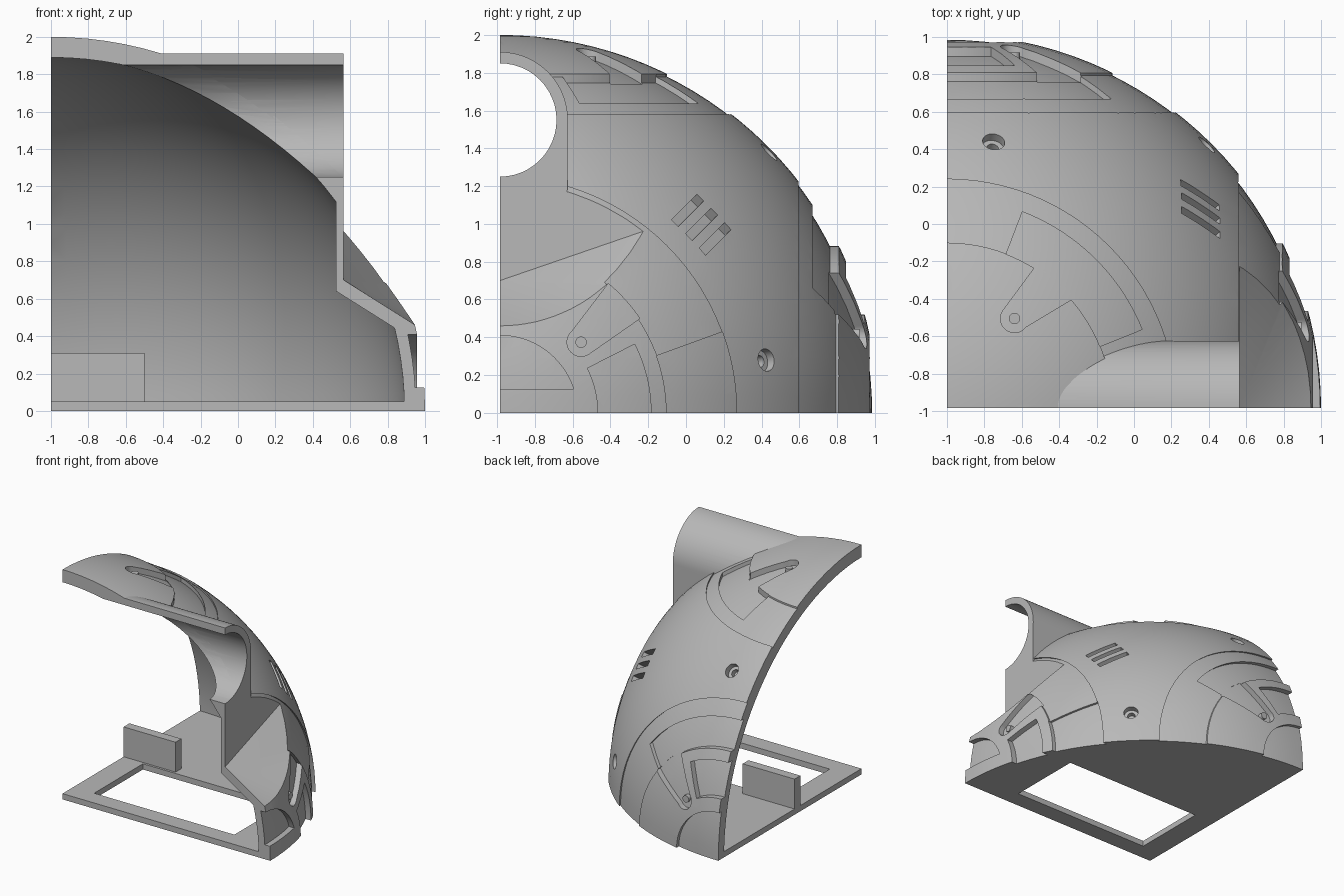
import bpy, bmesh
from math import sin, cos, radians, sqrt
from mathutils import Vector, Matrix

cube = bpy.data.objects.get("Cube")
if cube:
    bpy.data.objects.remove(cube)

grey = bpy.data.materials.new("plain grey")
grey.use_nodes = True
grey.diffuse_color = (0.48, 0.48, 0.48, 1)
grey.node_tree.nodes["Principled BSDF"].inputs["Base Color"].default_value = (0.48, 0.48, 0.48, 1)

# All parts are built around the sphere centre, then moved to this corner
CORNER = Vector((-1, -0.985, 0))


def make(name, bm):
    bmesh.ops.recalc_face_normals(bm, faces=bm.faces)
    me = bpy.data.meshes.new(name)
    bm.to_mesh(me)
    bm.free()
    ob = bpy.data.objects.new(name, me)
    bpy.context.scene.collection.objects.link(ob)
    return ob


def sphere(name, r):
    bm = bmesh.new()
    bmesh.ops.create_uvsphere(bm, u_segments=128, v_segments=64, radius=r)
    return make(name, bm)


def add_box(bm, lo, hi):
    lo, hi = Vector(lo), Vector(hi)
    m = Matrix.Translation((lo + hi) / 2) @ Matrix.Diagonal((*(hi - lo), 1))
    bmesh.ops.create_cube(bm, size=1, matrix=m)


def add_rod(bm, direction, r, lo, hi, offset=(0, 0, 0)):
    d = Vector(direction).normalized()
    m = Matrix.Translation(Vector(offset) + d * (lo + hi) / 2) @ d.to_track_quat('Z', 'Y').to_matrix().to_4x4()
    bmesh.ops.create_cone(bm, cap_ends=True, segments=24, radius1=r, radius2=r, depth=hi - lo, matrix=m)


# Panel frames: (u, v) across the panel, w out along the pole axis
FRAMES = {
    "right": lambda u, v, w: Vector((w, u, v)),
    "back": lambda u, v, w: Vector((u, w, v)),
    "top": lambda u, v, w: Vector((u, v, w)),
}


def add_prism(bm, side, pts, lo=1.45, hi=2.2):
    f = FRAMES[side]
    face = bm.faces.new([bm.verts.new(f(u, v, lo)) for u, v in pts])
    ext = bmesh.ops.extrude_face_region(bm, geom=[face])["geom"]
    moved = [g for g in ext if isinstance(g, bmesh.types.BMVert)]
    bmesh.ops.translate(bm, verts=moved, vec=f(0, 0, hi - lo))


def arc(r, a, b, n=32, c=(0, 0)):
    return [(c[0] + r * cos(radians(a + (b - a) * i / n)),
             c[1] + r * sin(radians(a + (b - a) * i / n))) for i in range(n + 1)]


def sector(r0, r1, a, b):
    return arc(r1, a, b) + arc(r0, b, a)


def polar(r, a):
    return (r * cos(radians(a)), r * sin(radians(a)))


def boolean(a, b, op):
    mod = a.modifiers.new("cut", 'BOOLEAN')
    mod.operation, mod.solver, mod.object = op, 'EXACT', b
    dg = bpy.context.evaluated_depsgraph_get()
    me = bpy.data.meshes.new_from_object(a.evaluated_get(dg))
    a.modifiers.clear()
    a.data = me
    bpy.data.objects.remove(b)


def cut_to_level(target, bm, level):
    """Sink the prisms in bm into the shell, down to a smaller sphere."""
    tool = make("recess_cutter", bm)
    boolean(tool, sphere("level", level), 'DIFFERENCE')
    boolean(target, tool, 'DIFFERENCE')


def bore():
    """Round tube opening running sideways through shell and hood."""
    bm = bmesh.new()
    add_prism(bm, "right", arc(0.3, 0, 352.5, 47, (0, 1.55)), -0.5, 2.5)
    return make("bore_cutter", bm)


# Outer shell: one eighth of a ball
shell = sphere("dome_shell", 2)
bm = bmesh.new()
add_box(bm, (0, 0, 0), (3, 3, 3))
boolean(shell, make("octant", bm), 'INTERSECT')

# Shallow rings round each pole
bm = bmesh.new()
for side, r in (("right", 1.25), ("back", 1.225), ("top", 1.225)):
    add_prism(bm, side, sector(0.885, r, -10, 100))
cut_to_level(shell, bm, 1.987)

# Lower step of the right ring, and the back cap
bm = bmesh.new()
add_prism(bm, "right", sector(0.882, 1.253, -10, 20))
add_prism(bm, "back", arc(0.41, -8, 98) + [(-0.06, -0.06)])
cut_to_level(shell, bm, 1.97)

# Deeper bands inside the back and top rings
bm = bmesh.new()
for side, r, a, b in (("back", 1.1, 37, 97), ("top", 1.125, 22, 69)):
    add_prism(bm, side, sector(0.882, r, a, b))
cut_to_level(shell, bm, 1.957)

# Tapered slots, side pockets and the right cap
SLOTS = (("right", 0.57, 41, 34, 50), ("back", 0.55, 49, 36, 57), ("top", 0.6, 53, 41, 58))
bm = bmesh.new()
pegs = bmesh.new()
for side, r, a, m0, m1 in SLOTS:
    c = polar(r, a)
    add_prism(bm, side, arc(0.893, m0, m1, 8) + arc(0.075, a + 90, a + 270, 16, c))
    f = FRAMES[side]
    add_rod(pegs, f(0, 0, 1), 0.03, sqrt(1.93 ** 2 - r * r), sqrt(1.98 ** 2 - r * r), f(*c, 0))
add_prism(bm, "right", sector(0.52, 0.8, -5, 27))
add_prism(bm, "back", sector(0.52, 0.8, 63, 95))
add_prism(bm, "right", arc(0.41, 17.8, 98) + [(-0.06, 0.125)])
cut_to_level(shell, bm, 1.952)
peg_ob = make("slot_pegs", pegs)

# Three slanted vents
bm = bmesh.new()
n = Vector((1.36, 1.07, 1.0)).normalized()
t = Vector((0, 1, -1))
t = (t - n * t.dot(n)).normalized()
rot = Matrix((n.cross(t), t, n)).transposed().to_4x4()
for k in (-1, 0, 1):
    m = Matrix.Translation(n * 2.02 + t * 0.105 * k) @ rot @ Matrix.Diagonal((0.28, 0.05, 0.18, 1))
    bmesh.ops.create_cube(bm, size=1, matrix=m)
boolean(shell, make("vent_cutter", bm), 'DIFFERENCE')

# Fan shaped hollow below the tube, with a flat upper wall
bm = bmesh.new()
apex = Vector((1.565, 0, 0.70))
rim = [Vector((1.565, 0.785, 0.97))]
for i in range(13):
    y = 0.565 * (1 - i / 12)
    z = 1.295 - sqrt(0.835 ** 2 - y * y)
    rim.append(Vector((sqrt(4 - y * y - z * z), y, z)))
rim = [apex + (p - apex) * 1.3 for p in rim]
rim = [Vector((1.565, -0.2, 2.2)), Vector((1.565, 1.4, 2.2))] + rim + [rim[-1] + Vector((0, -0.2, 0))]
av = bm.verts.new(apex)
rv = [bm.verts.new(p) for p in rim]
fan = [bm.faces.new((av, rv[i], rv[(i + 1) % len(rv)])) for i in range(len(rv))]
ext = bmesh.ops.extrude_face_region(bm, geom=fan)["geom"]
for g in ext:
    if isinstance(g, bmesh.types.BMVert):
        g.co.x = 2.6
hollow = make("fan_cutter", bm)
wall = hollow.copy()
wall.data = hollow.data.copy()
bpy.context.scene.collection.objects.link(wall)
wall.data.transform(Matrix.Translation((-0.04, 0, -0.06)))

# Inside space, leaving a wall behind the hollow
void = sphere("inside_cutter", 1.89)
boolean(void, wall, 'DIFFERENCE')
boolean(shell, void, 'DIFFERENCE')
boolean(shell, hollow, 'DIFFERENCE')
boolean(shell, bore(), 'DIFFERENCE')

# Hood and cheek block round the tube, standing out from the shell
bm = bmesh.new()
outline = [(0, 1.0), (0.355, 1.0)] + arc(0.36, 0, 90, 24, (0, 1.55))
add_prism(bm, "right", outline, 0.3, 1.565)
hood = make("tube_hood", bm)
boolean(hood, sphere("hood_cutter", 1.935), 'DIFFERENCE')
boolean(hood, bore(), 'DIFFERENCE')

# Countersunk fixing holes
for r, lo in ((0.06, 1.95), (0.032, 1.91)):
    bm = bmesh.new()
    for d in ((1.39, 1.41, 0.28), (0.25, 1.425, 1.38)):
        add_rod(bm, d, r, lo, 2.1)
    boolean(shell, make("hole_cutter", bm), 'DIFFERENCE')

# Floor plate with a rectangular opening
bm = bmesh.new()
add_prism(bm, "top", arc(1.91, 0, 90, 32) + [(0, 0)], 0, 0.05)
plate = make("floor_plate", bm)
bm = bmesh.new()
add_box(bm, (0.2, 0.15, -0.2), (1.55, 0.82, 0.3))
boolean(plate, make("opening_cutter", bm), 'DIFFERENCE')

# Upright tab behind the opening
bm = bmesh.new()
add_box(bm, (0, 0.84, 0.04), (0.5, 0.92, 0.31))
tab = make("upright_tab", bm)

# Place, colour and shade
for ob in (shell, hood, peg_ob, plate, tab):
    ob.data.transform(Matrix.Translation(CORNER))
    ob.data.materials.clear()
    ob.data.materials.append(grey)
    bpy.ops.object.select_all(action='DESELECT')
    ob.select_set(True)
    bpy.context.view_layer.objects.active = ob
    bpy.ops.object.shade_smooth_by_angle(angle=radians(25))
